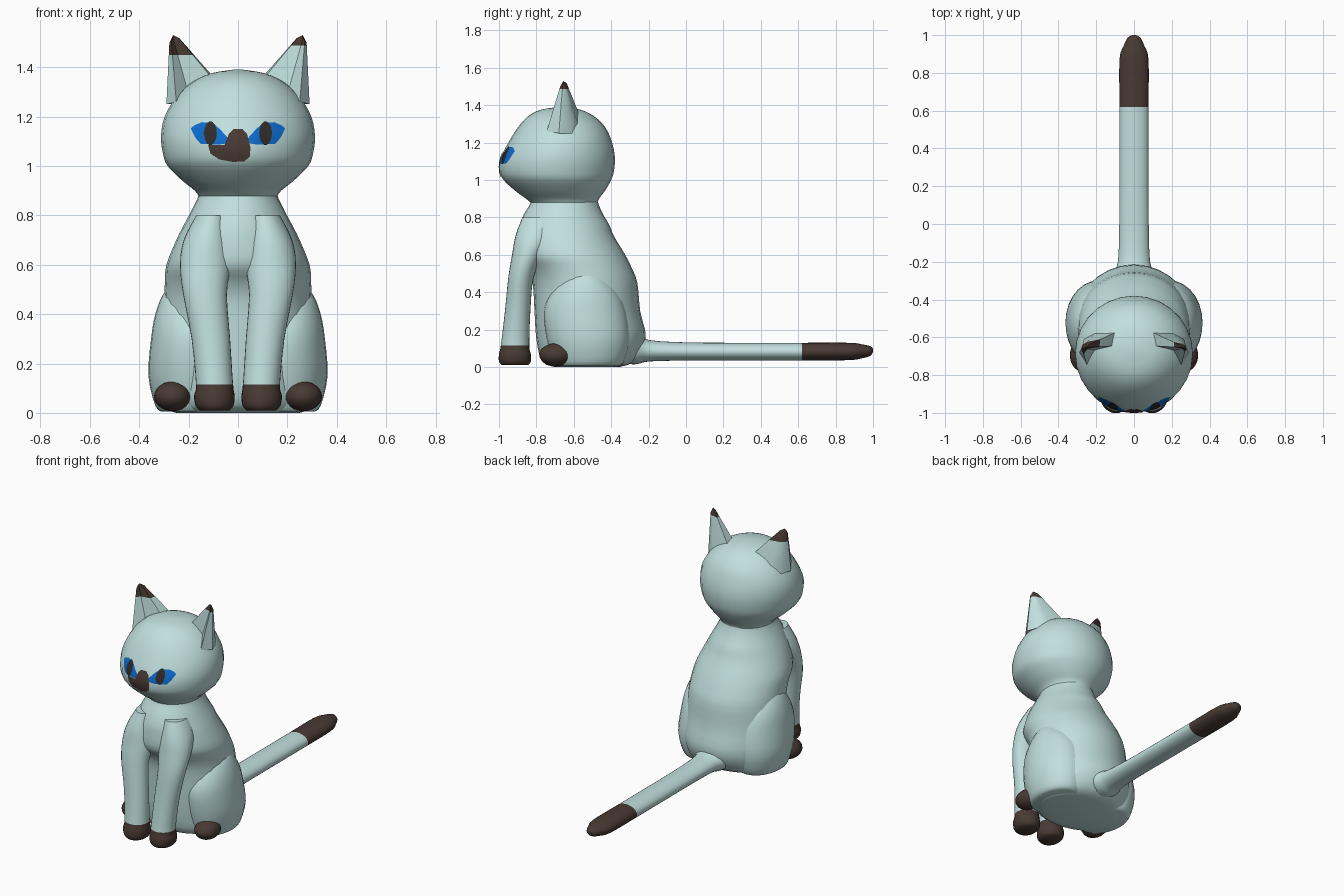
import bpy, bmesh, math
from mathutils import Vector
from mathutils.bvhtree import BVHTree

if "Cube" in bpy.data.objects:
    bpy.data.objects.remove(bpy.data.objects["Cube"])


def material(name, rgb):
    m = bpy.data.materials.new(name)
    m.diffuse_color = (*rgb, 1)
    m.use_nodes = True
    m.node_tree.nodes["Principled BSDF"].inputs["Base Color"].default_value = m.diffuse_color
    return m


FUR = material("pale blue fur", (0.53, 0.74, 0.73))
BROWN = material("dark brown", (0.066, 0.042, 0.034))
BLUE = material("eye blue", (0.004, 0.15, 0.62))
PUPIL = material("pupil black", (0.028, 0.024, 0.022))


def finish(name, bm, mats, angle=50):
    bmesh.ops.recalc_face_normals(bm, faces=bm.faces)
    me = bpy.data.meshes.new(name)
    bm.to_mesh(me)
    bm.free()
    for m in mats:
        me.materials.append(m)
    ob = bpy.data.objects.new(name, me)
    bpy.context.collection.objects.link(ob)
    bpy.ops.object.select_all(action='DESELECT')
    ob.select_set(True)
    bpy.context.view_layer.objects.active = ob
    bpy.ops.object.shade_smooth_by_angle(angle=math.radians(angle))
    return ob


def smooth_rows(rows, steps):
    """Catmull-Rom curve through the rows."""
    rows = [Vector(r) for r in rows]
    p = [rows[0]] + rows + [rows[-1]]
    out = []
    for i in range(1, len(p) - 2):
        a, b, c, d = p[i - 1:i + 3]
        for k in range(steps):
            t = k / steps
            out.append(0.5 * (2 * b + (c - a) * t + (2 * a - 5 * b + 4 * c - d) * t * t
                              + (3 * b - a - 3 * c + d) * t ** 3))
    return out + [rows[-1]]


def loft(name, rows, mats=(FUR,), rule=None, along_y=False, side=1, steps=3, n=28):
    """Elliptical rings; row = (station, x0, x1, v0, v1), v is y (or z along y)."""
    bm = bmesh.new()
    rings = []
    for s, x0, x1, v0, v1 in smooth_rows(rows, steps):
        ring = []
        for k in range(n):
            a = math.tau * k / n
            x = side * ((x0 + x1) / 2 + (x1 - x0) / 2 * math.cos(a))
            v = (v0 + v1) / 2 + (v1 - v0) / 2 * math.sin(a)
            ring.append(bm.verts.new((x, s, v) if along_y else (x, v, s)))
        rings.append(ring)
    for r, q in zip(rings, rings[1:]):
        for k in range(n):
            bm.faces.new((r[k], r[(k + 1) % n], q[(k + 1) % n], q[k]))
    bm.faces.new(rings[0])
    bm.faces.new(rings[-1])
    if rule:
        for f in bm.faces:
            f.material_index = int(rule(f.calc_center_median()))
    return finish(name, bm, mats)


# body
loft("body", [(z, -w, w, a, b) for z, w, a, b in (
    (0, .25, -.70, -.36), (.03, .30, -.77, -.28), (.15, .31, -.80, -.215),
    (.30, .31, -.81, -.245), (.45, .30, -.82, -.26), (.53, .296, -.85, -.29),
    (.60, .29, -.90, -.325), (.70, .25, -.90, -.385), (.76, .22, -.89, -.41),
    (.82, .188, -.865, -.445), (.88, .16, -.83, -.47), (.94, .15, -.82, -.48))])

# head
head = loft("head", [(z, -w, w, a, b) for z, w, a, b in (
    (.87, .155, -.82, -.475), (.90, .175, -.855, -.465), (.94, .225, -.91, -.435),
    (1.0, .285, -.975, -.40), (1.05, .304, -.997, -.385), (1.12, .312, -.99, -.38),
    (1.2, .297, -.95, -.395), (1.28, .25, -.90, -.43), (1.34, .185, -.845, -.49),
    (1.375, .11, -.78, -.56), (1.39, .02, -.69, -.65))])

# tail with a dark end
loft("tail", [(y, -w, w, a, b) for y, w, a, b in (
    (-.40, .12, .02, .20), (-.27, .11, .015, .18), (-.20, .085, .03, .145),
    (0, .078, .035, .132), (.3, .077, .035, .13), (.62, .077, .035, .13),
    (.87, .077, .037, .13), (.94, .056, .047, .122), (.985, .035, .06, .112),
    (1.0, .01, .08, .098))], (FUR, BROWN), lambda c: c.y > .62, True)

EAR_BASE = ((.09, -.57, 1.35), (.20, -.57, 1.27), (.265, -.61, 1.25), (.29, -.68, 1.25),
            (.25, -.745, 1.26), (.20, -.67, 1.29), (.10, -.645, 1.35))

for side, label in ((1, "right"), (-1, "left")):
    # front leg with a dark paw
    loft("front_leg_" + label, (
        (.01, .035, .155, -.985, -.845), (.03, .018, .172, -1.0, -.83),
        (.07, .014, .178, -1.0, -.83), (.115, .02, .17, -.99, -.838),
        (.3, .032, .188, -.968, -.832), (.48, .045, .222, -.95, -.815),
        (.6, .03, .235, -.93, -.76), (.7, .03, .22, -.912, -.70),
        (.8, .04, .17, -.875, -.68)), (FUR, BROWN), lambda c: c.z < .115, side=side)
    # haunch
    loft("haunch_" + label, (
        (.005, .08, .31, -.69, -.36), (.03, .05, .335, -.71, -.33),
        (.15, .02, .363, -.745, -.30), (.3, .02, .352, -.76, -.32),
        (.4, .05, .335, -.72, -.36), (.48, .08, .303, -.66, -.42),
        (.52, .12, .26, -.60, -.46)), side=side)
    # back paw
    bm = bmesh.new()
    bmesh.ops.create_uvsphere(bm, u_segments=20, v_segments=12, radius=1)
    for v in bm.verts:
        v.co = Vector((side * .265 + v.co.x * .075, -.695 + v.co.y * .09, .067 + v.co.z * .06))
    finish("back_paw_" + label, bm, (BROWN,))
    # ear, hollow in front, with a dark tip
    bm = bmesh.new()
    apex = Vector((.275, -.655, 1.56))
    rings = []
    for t in (0, .4, .8):
        ring = [Vector(p).lerp(apex, t) for p in EAR_BASE]
        rings.append([bm.verts.new((side * p.x, p.y, p.z)) for p in ring])
    for r, q in zip(rings, rings[1:]):
        for k in range(7):
            bm.faces.new((r[k], r[(k + 1) % 7], q[(k + 1) % 7], q[k]))
    bm.faces.new(rings[0])
    tip = bm.verts.new((side * .262, -.655, 1.53))
    for k in range(7):
        bm.faces.new((rings[-1][k], rings[-1][(k + 1) % 7], tip))
    cut = 1.487 if side > 0 else 1.45
    bmesh.ops.bisect_plane(bm, geom=bm.verts[:] + bm.edges[:] + bm.faces[:],
                           plane_co=(0, 0, cut), plane_no=(0, 0, 1))
    for f in bm.faces:
        f.material_index = int(f.calc_center_median().z > cut)
    finish("ear_" + label, bm, (FUR, BROWN), 40)

# face markings: thin patches laid onto the head
hb = bmesh.new()
hb.from_mesh(head.data)
tree = BVHTree.FromBMesh(hb)
hb.free()


def patch(name, outline, mat, lift):
    bm = bmesh.new()
    bm.faces.new([bm.verts.new((x, -2, z)) for x, z in outline])
    bmesh.ops.triangulate(bm, faces=bm.faces[:])
    bmesh.ops.subdivide_edges(bm, edges=bm.edges[:], cuts=4, use_grid_fill=True)
    for v in bm.verts:
        hit = tree.ray_cast(v.co, Vector((0, 1, 0)))
        v.co = hit[0] + hit[1] * lift
    ob = finish(name, bm, (mat,))
    if sum(p.normal.y for p in ob.data.polygons) > 0:
        ob.data.flip_normals()


EYE = ((.19, 1.152), (.172, 1.165), (.145, 1.176), (.10, 1.172), (.075, 1.15),
       (.04, 1.112), (.04, 1.092), (.08, 1.086), (.15, 1.09), (.172, 1.115))
for side, label in ((1, "right"), (-1, "left")):
    patch("eye_" + label, [(side * x, z) for x, z in EYE], BLUE, .003)
    patch("pupil_" + label, [(side * .11 + .026 * math.cos(a), 1.131 + .047 * math.sin(a))
                             for a in (math.tau * k / 14 for k in range(14))], PUPIL, .006)
patch("nose", ((-.12, 1.085), (-.11, 1.05), (-.075, 1.028), (-.02, 1.018), (.025, 1.02),
               (.048, 1.04), (.05, 1.075), (.032, 1.1), (.036, 1.13), (.018, 1.148),
               (-.018, 1.148), (-.036, 1.13), (-.034, 1.1), (-.05, 1.085)), BROWN, .004)
